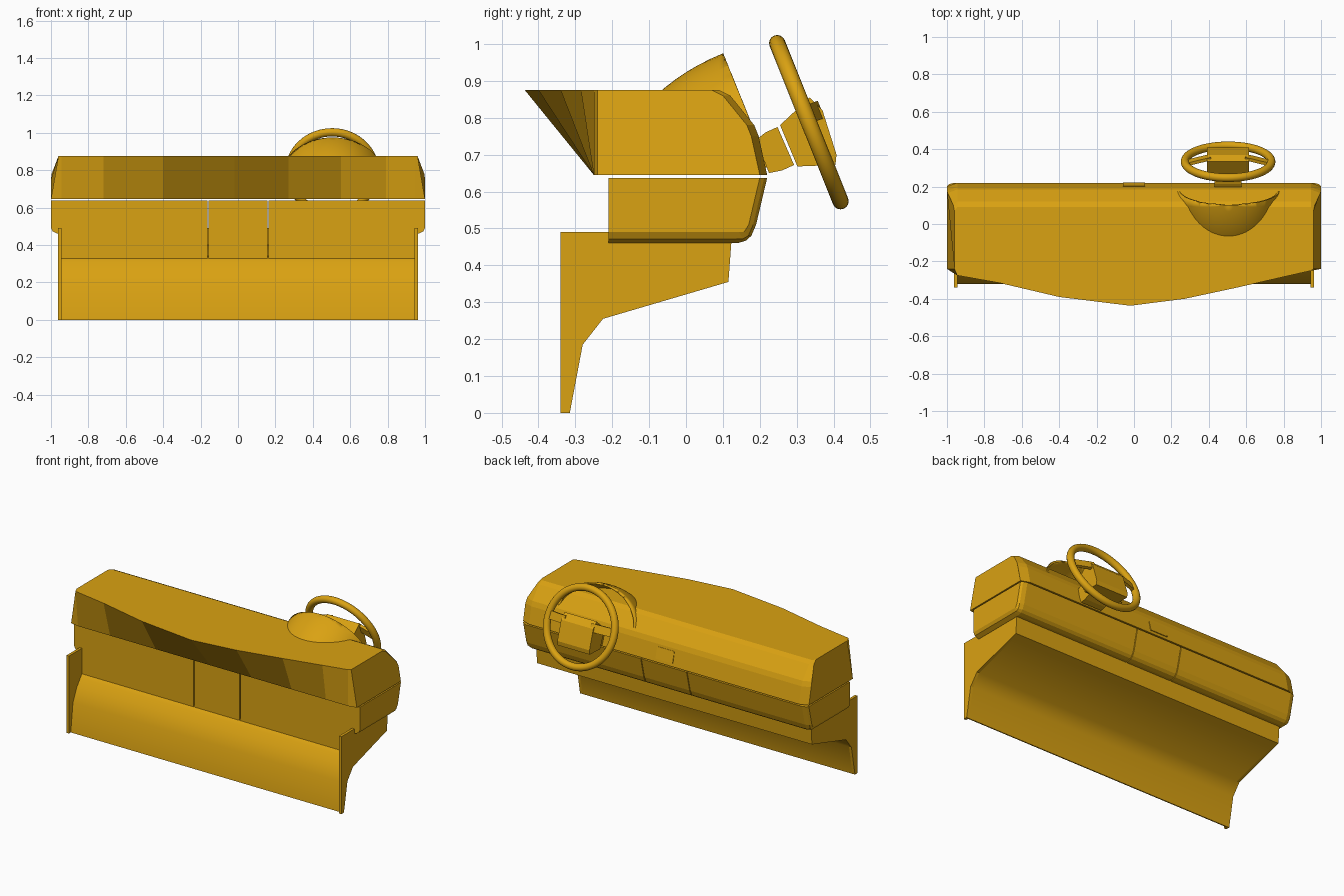
import bpy, bmesh, math
from mathutils import Matrix, Vector

cube = bpy.data.objects.get("Cube")
if cube:
    bpy.data.objects.remove(cube, do_unlink=True)

amber = bpy.data.materials.new("amber")
amber.use_nodes = True
COLOUR = (0.70, 0.36, 0.006, 1)
amber.diffuse_color = COLOUR
amber.node_tree.nodes["Principled BSDF"].inputs["Base Color"].default_value = COLOUR


def finish(bm, name, smooth=None):
    bmesh.ops.recalc_face_normals(bm, faces=bm.faces)
    mesh = bpy.data.meshes.new(name)
    bm.to_mesh(mesh)
    bm.free()
    obj = bpy.data.objects.new(name, mesh)
    bpy.context.collection.objects.link(obj)
    mesh.materials.append(amber)
    if smooth:
        bpy.ops.object.select_all(action='DESELECT')
        obj.select_set(True)
        bpy.context.view_layer.objects.active = obj
        bpy.ops.object.shade_smooth_by_angle(angle=math.radians(smooth))
    return obj


def loft(name, rings, smooth=None):
    """Skin matching rings of points and cap both ends."""
    bm = bmesh.new()
    loops = [[bm.verts.new(p) for p in ring] for ring in rings]
    n = len(loops[0])
    for a, b in zip(loops, loops[1:]):
        for i in range(n):
            j = (i + 1) % n
            bm.faces.new((a[i], a[j], b[j], b[i]))
    bm.faces.new(loops[0])
    bm.faces.new(loops[-1])
    return finish(bm, name, smooth)


def extrude(name, profile, x0, x1, smooth=None):
    return loft(name, [[(x, y, z) for y, z in profile] for x in (x0, x1)], smooth)


# Upper dash: back profile is constant, front brow bows forward in plan
BACK = [(0.09, 0.875), (0.12, 0.86), (0.185, 0.78), (0.197, 0.75), (0.22, 0.645)]


def dash_ring(x, brow):
    return [(x, -0.25, 0.645), (x, brow, 0.875)] + [(x, y, z) for y, z in BACK]


def dash_end(side):
    ring = [(-0.24, 0.645), (-0.24, 0.875)] + [(y - 0.02, z) for y, z in BACK]
    return [(side * (1 - 0.04 * max(0, z - 0.77) / 0.105), y, z) for y, z in ring]


brow_line = [(-0.945, -0.275), (-0.72, -0.315), (-0.4, -0.39), (-0.02, -0.437),
             (0.27, -0.40), (0.55, -0.34), (0.79, -0.285), (0.945, -0.25)]
loft("upper_dash", [dash_end(-1)] + [dash_ring(x, b) for x, b in brow_line] + [dash_end(1)])

# Lower dash: three pieces separated by narrow slits
LOWER = [(-0.21, 0.637), (0.22, 0.637), (0.19, 0.51), (0.177, 0.48), (0.163, 0.467),
         (0.14, 0.46), (-0.21, 0.46)]


def lower_ring(x, lift=0, back=0):
    return [(x, y - (back if y > 0 else 0), max(z, 0.46 + lift)) for y, z in LOWER]


for side, label in ((-1, "right"), (1, "left")):
    loft("lower_dash_" + label, [lower_ring(side * 0.163), lower_ring(side * 0.965),
                                 lower_ring(side * 0.99, 0.012, 0.008),
                                 lower_ring(side, 0.03, 0.02)])
loft("lower_dash_centre", [lower_ring(-0.158), lower_ring(0.158)])

# Front fascia under the lower dash, split at the same slits
for label, x0, x1 in (("right", -0.95, -0.163), ("centre", -0.158, 0.158), ("left", 0.163, 0.945)):
    extrude("fascia_" + label, [(-0.21, 0.32), (-0.19, 0.32), (-0.19, 0.47), (-0.21, 0.47)], x0, x1)

# Kick panel and its end plates
UNDER = [(-0.315, 0), (-0.28, 0.185), (-0.225, 0.255), (0.115, 0.355), (0.125, 0.49)]
extrude("kick_panel", UNDER + [(0.10, 0.49), (0.09, 0.40), (-0.20, 0.34), (-0.225, 0.31),
                               (-0.26, 0.265), (-0.30, 0.18), (-0.322, 0)], -0.955, 0.945, 40)
for side, label in ((-1, "right"), (1, "left")):
    extrude("end_plate_" + label, UNDER + [(-0.34, 0.49), (-0.34, 0)], side * 0.945, side * 0.962)

# Small latch plate on the rear of the dash
extrude("latch_plate", [(0.194, 0.735), (0.202, 0.735), (0.221, 0.665), (0.213, 0.665)], -0.06, 0.06)

# Instrument hood: squashed half dome, cut by the tilted opening
TILT = Vector((0, 0.928, 0.372))
UP = Vector((0, -0.372, 0.928))
SIDE = Vector((1, 0, 0))
tilted = Matrix((SIDE, TILT, UP)).transposed().to_4x4()

bm = bmesh.new()
bmesh.ops.create_uvsphere(bm, u_segments=48, v_segments=32, radius=1)
bmesh.ops.scale(bm, verts=bm.verts, vec=(0.275, 0.38, 0.226))
bmesh.ops.transform(bm, verts=bm.verts, matrix=Matrix.Translation((0.505, 0.185, 0.765)) @ tilted)
for point, normal in (((0.5, 0.185, 0.765), TILT), ((0, 0, 0.755), Vector((0, 0, -1)))):
    bmesh.ops.bisect_plane(bm, geom=bm.verts[:] + bm.edges[:] + bm.faces[:],
                           plane_co=point, plane_no=normal, clear_outer=True)
hood = finish(bm, "instrument_hood", 40)
shell = hood.modifiers.new("shell", 'SOLIDIFY')
shell.thickness = 0.012

# Steering column and wheel hub
extrude("steering_column", [(0.19, 0.74), (0.215, 0.76), (0.248, 0.775), (0.293, 0.672),
                            (0.26, 0.657), (0.225, 0.65)], 0.43, 0.575)
extrude("wheel_hub", [(0.255, 0.78), (0.335, 0.855), (0.37, 0.82), (0.408, 0.70), (0.405, 0.672),
                      (0.302, 0.668)], 0.39, 0.615)

# Steering wheel rim: a round tube swept about the tilted axis
CENTRE = Vector((0.503, 0.333, 0.788))
SEGMENTS, SIDES, RADIUS, TUBE = 64, 16, 0.231, 0.022
bm = bmesh.new()
grid = []
for i in range(SEGMENTS):
    a = 2 * math.pi * i / SEGMENTS
    out = SIDE * math.cos(a) + UP * math.sin(a)
    grid.append([])
    for j in range(SIDES):
        b = 2 * math.pi * j / SIDES
        grid[i].append(bm.verts.new(CENTRE + out * (RADIUS + TUBE * math.cos(b)) + TILT * TUBE * math.sin(b)))
for i in range(SEGMENTS):
    for j in range(SIDES):
        k, m = (i + 1) % SEGMENTS, (j + 1) % SIDES
        bm.faces.new((grid[i][j], grid[k][j], grid[k][m], grid[i][m]))
finish(bm, "wheel_rim", 60)

# Spokes running from the hub out to the rim
for side, label in ((-1, "right"), (1, "left")):
    rings = []
    for reach, rise in ((0.09, 0.035), (0.225, 0.0)):
        mid = CENTRE + SIDE * side * reach + TILT * rise + UP * 0.02
        rings.append([mid + UP * u * 0.025 + TILT * t * 0.009
                      for u, t in ((-1, -1), (1, -1), (1, 1), (-1, 1))])
    loft("spoke_" + label, rings)
